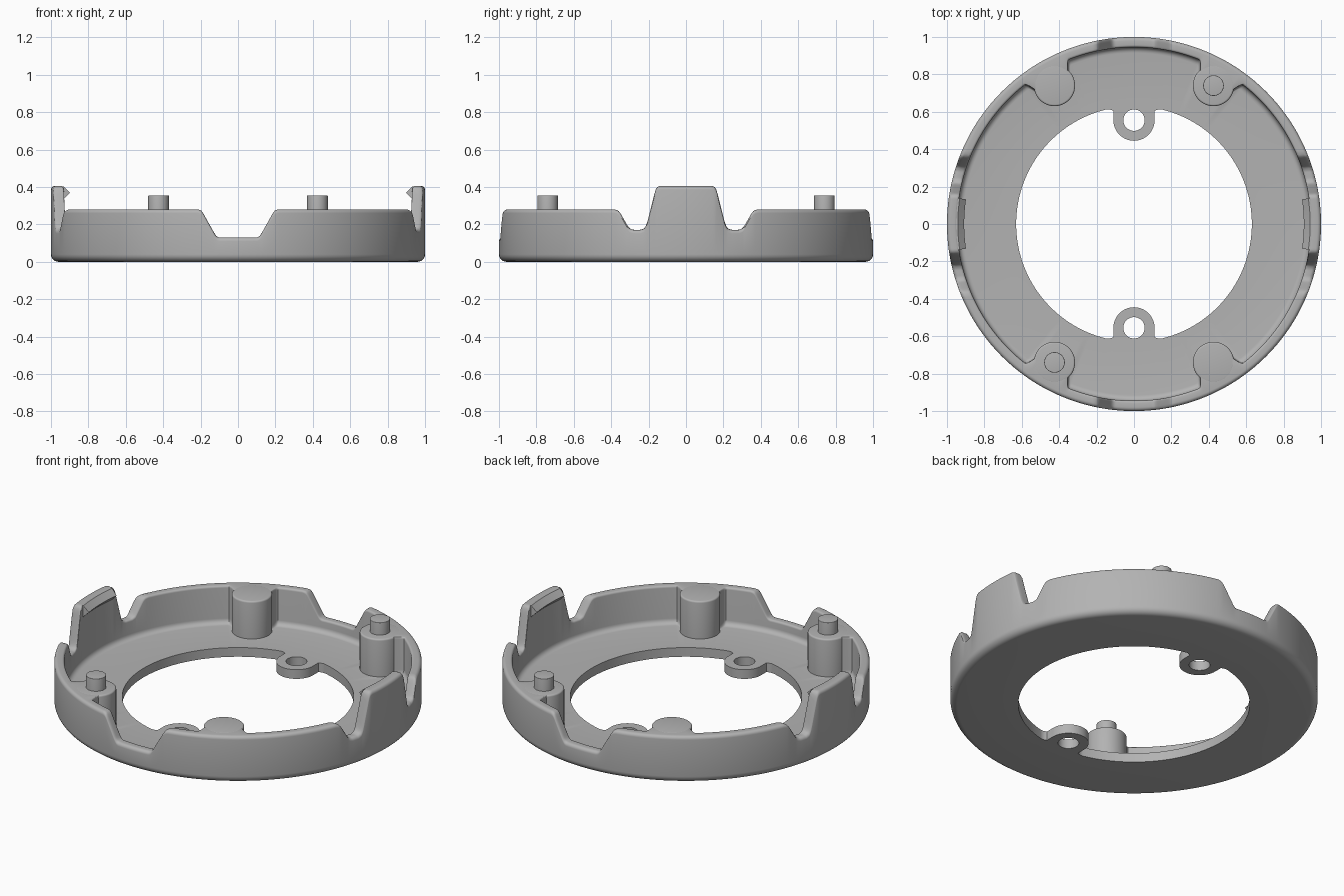
import bpy, math
from math import sin, cos, pi, hypot

cube = bpy.data.objects.get("Cube")
if cube:
    bpy.data.objects.remove(cube, do_unlink=True)

grey = bpy.data.materials.new("plain_grey")
grey.use_nodes = True
colour = (0.45, 0.45, 0.45, 1)
grey.diffuse_color = colour
grey.node_tree.nodes["Principled BSDF"].inputs["Base Color"].default_value = colour

FLOOR, RIM, HOLE, INNER = 0.055, 0.28, 0.63, 0.945
POST = (0.425, 0.74)
CLIP_EDGE = [(0, .405), (.14, .405), (.153, .4), (.163, .385), (.21, .2), (.22, .18),
             (.24, .171), (.285, .171), (.305, .18), (.352, .262), (.364, .275), (.385, RIM)]
NOTCH_EDGE = [(0, .13), (.10, .13), (.112, .134), (.122, .145), (.188, .263),
              (.198, .275), (.215, RIM)]


def interp(table, x):
    for (x0, z0), (x1, z1) in zip(table, table[1:]):
        if x <= x1:
            return z0 + (z1 - z0) * (x - x0) / (x1 - x0)
    return table[-1][1]


def smooth(t):
    t = max(0, min(1, t))
    return t * t * (3 - 2 * t)


def arc(cx, cz, r, a0, a1, n=5):
    """Points of a rounded corner, angles in degrees."""
    angles = [math.radians(a0 + (a1 - a0) * i / n) for i in range(n + 1)]
    return [(cx + r * cos(a), cz + r * sin(a)) for a in angles]


def make(name, verts, faces, angle=35):
    mesh = bpy.data.meshes.new(name)
    mesh.from_pydata(verts, [], faces)
    mesh.materials.append(grey)
    ob = bpy.data.objects.new(name, mesh)
    bpy.context.collection.objects.link(ob)
    bpy.ops.object.select_all(action='DESELECT')
    ob.select_set(True)
    bpy.context.view_layer.objects.active = ob
    bpy.ops.object.mode_set(mode='EDIT')
    bpy.ops.mesh.select_all(action='SELECT')
    bpy.ops.mesh.normals_make_consistent(inside=False)
    bpy.ops.object.mode_set(mode='OBJECT')
    bpy.ops.object.shade_smooth_by_angle(angle=math.radians(angle))
    return ob


def sweep(name, sections, closed=True):
    """Join equal loops of points into a tube; open tubes get end caps."""
    n, m = len(sections), len(sections[0])
    verts = [p for s in sections for p in s]
    faces = []
    for i in range(n if closed else n - 1):
        a, b = i * m, (i + 1) % n * m
        faces += [(a + j, a + (j + 1) % m, b + (j + 1) % m, b + j) for j in range(m)]
    if not closed:
        faces += [tuple(range(m)), tuple(range((n - 1) * m, n * m))]
    return make(name, verts, faces)


# Ring body: one cross-section whose rim height, wall and hole vary around the ring
def rim_height(x, y):
    return interp(CLIP_EDGE, abs(y)) if abs(x) > abs(y) else interp(NOTCH_EDGE, abs(x))


def wall_radius(a):
    x, y = abs(cos(a)), abs(sin(a))
    offset = 0.9 * abs(math.atan2(y, x) - math.atan2(POST[1], POST[0]))
    return 0.86 + (INNER - 0.86) * smooth((offset - 0.085) / 0.045)


def ring_section(a):
    ri = wall_radius(a)
    flare = max(0, min(1, (0.15 - abs(HOLE * cos(a))) / 0.04))
    rh = HOLE - 0.018 * flare ** 2
    low = [(rh, 0)] + arc(.96, .04, .04, -90, 0, 6)
    top = arc(.98, -.02, .02, 0, 90) + arc(ri + .012, -.012, .012, 90, 180, 4)
    floor = arc(ri - .03, FLOOR + .03, .03, 0, -90) + [(rh, FLOOR)]
    top = [(r, z + rim_height(r * cos(a), r * sin(a))) for r, z in top]
    return [(r * cos(a), r * sin(a), z) for r, z in low + top + floor]


STEPS = 900
sweep("ring_body", [ring_section(2 * pi * i / STEPS) for i in range(STEPS)])


# Posts and locating pins
def cylinder(name, x, y, radius, z0, z1, bevel, n=64):
    rings = [(radius, z0)] + arc(radius - bevel, z1 - bevel, bevel, 0, 90, 4)
    sections = [[(x + r * cos(2 * pi * i / n), y + r * sin(2 * pi * i / n), z)
                 for i in range(n)] for r, z in rings]
    sweep(name, sections, closed=False)


for sx, side in ((1, "left"), (-1, "right")):
    for sy, end in ((1, "back"), (-1, "front")):
        x, y = sx * POST[0], sy * POST[1]
        cylinder(f"{end}_{side}_post", x, y, 0.11, 0.03, RIM + 0.0005, 0.01)
        if sx == sy:
            cylinder(f"{end}_{side}_pin", x, y, 0.055, 0.25, 0.355, 0.003)


# Screw tabs with a hole, rounded towards the centre
def tab_section(a, sy):
    c, s = cos(a), sin(a)
    r = 0.11 if s <= 0 else min(0.11 / max(abs(c), 1e-6), 0.085 / max(s, 1e-6))
    pts = [(0.057, 0), (r, 0), (r, FLOOR), (0.057, FLOOR)]
    return [(q * c, sy * (0.555 + q * s), z) for q, z in pts]


for sy, end in ((1, "back"), (-1, "front")):
    sweep(f"{end}_screw_tab", [tab_section(2 * pi * i / 96, sy) for i in range(96)])

# Snap hooks inside the two clips
HOOK = [(0.955, 0.403), (0.942, 0.403), (0.908, 0.37), (0.942, 0.336), (0.955, 0.336)]
for sx, side in ((1, "left"), (-1, "right")):
    half = math.asin(0.135 / 0.93)
    sections = []
    for i in range(13):
        a = half * (i / 6 - 1)
        sections.append([(sx * r * cos(a), r * sin(a), z) for r, z in HOOK])
    sweep(f"{side}_snap_hook", sections, closed=False)
